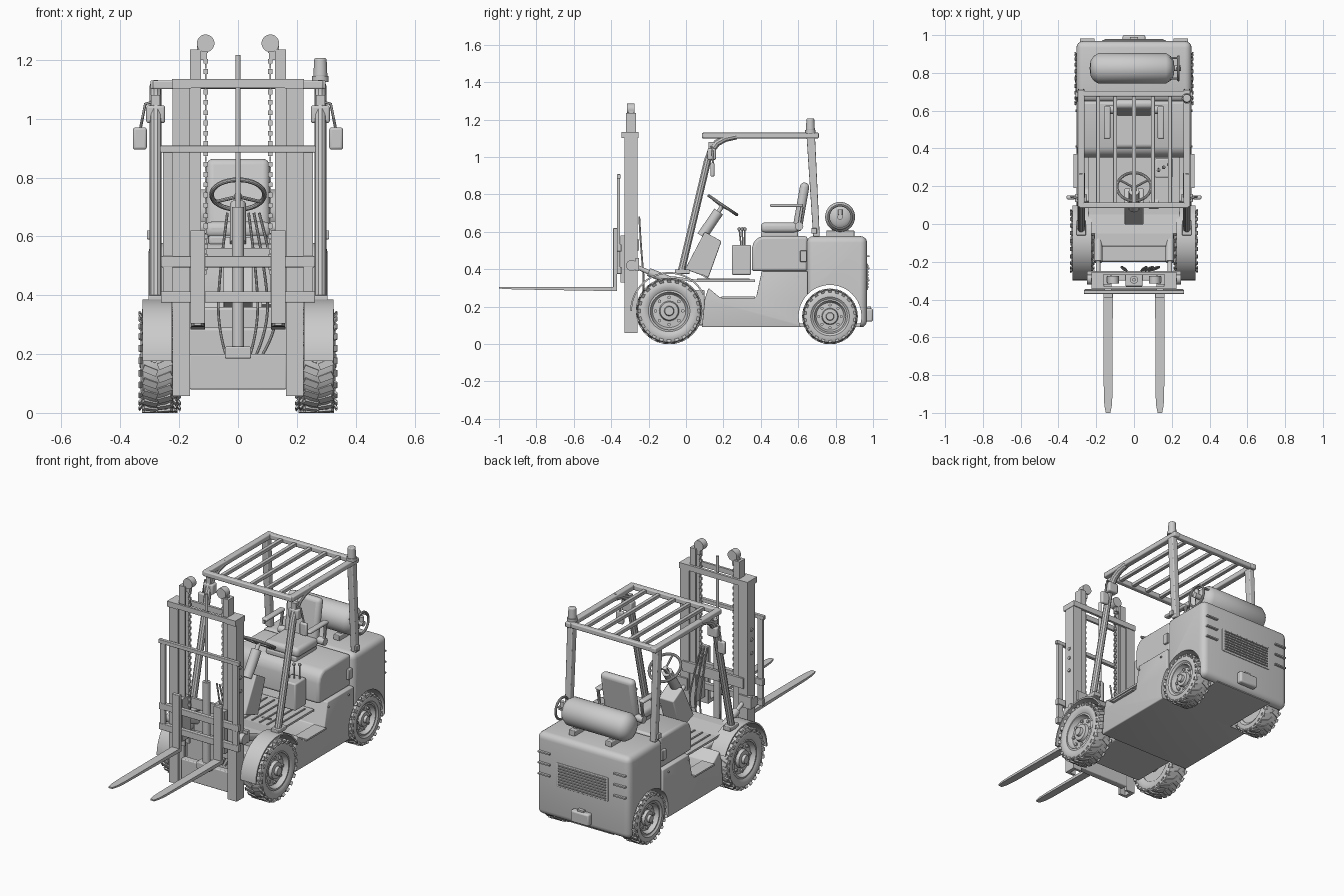
import bpy, bmesh, math
from mathutils import Matrix, Vector
from math import sin, cos, pi, radians

if "Cube" in bpy.data.objects:
    bpy.data.objects.remove(bpy.data.objects["Cube"])

def obj_from(name, bm):
    bmesh.ops.recalc_face_normals(bm, faces=bm.faces[:])
    me = bpy.data.meshes.new(name)
    bm.to_mesh(me); bm.free()
    ob = bpy.data.objects.new(name, me)
    bpy.context.collection.objects.link(ob)
    return ob

def bake(ob):
    dg = bpy.context.evaluated_depsgraph_get()
    me = bpy.data.meshes.new_from_object(ob.evaluated_get(dg))
    name = ob.name
    bpy.data.objects.remove(ob)
    new = bpy.data.objects.new(name, me)
    bpy.context.collection.objects.link(new)
    return new

def bevel(ob, w, seg=3):
    m = ob.modifiers.new("bevel", 'BEVEL')
    m.width, m.segments, m.limit_method = w, seg, 'ANGLE'
    return ob

def box(name, x0, x1, y0, y1, z0, z1, bev=0, seg=3, tilt=0):
    bm = bmesh.new()
    c = Vector(((x0+x1)/2, (y0+y1)/2, (z0+z1)/2))
    M = Matrix.Translation(c) @ Matrix.Rotation(tilt, 4, 'X') @ Matrix.Diagonal((abs(x1-x0), y1-y0, z1-z0, 1))
    bmesh.ops.create_cube(bm, size=1, matrix=M)
    ob = obj_from(name, bm)
    return bevel(ob, bev, seg) if bev else ob

def pair(name, x0, x1, *a, **k):
    for s, n in ((-1, "left"), (1, "right")):
        box(f"{n}_{name}", s*x0, s*x1, *a, **k)

def cyl(name, p, q, r, r2=None, seg=20):
    p, q = Vector(p), Vector(q)
    d = q - p
    bm = bmesh.new()
    M = Matrix.Translation((p+q)/2) @ d.to_track_quat('Z', 'Y').to_matrix().to_4x4()
    bmesh.ops.create_cone(bm, cap_ends=True, segments=seg, radius1=r, radius2=r if r2 is None else r2, depth=d.length, matrix=M)
    return obj_from(name, bm)

def prism(name, pts, x0, x1, bev=0):
    bm = bmesh.new()
    f = bm.faces.new([bm.verts.new((x0, y, z)) for y, z in pts])
    r = bmesh.ops.extrude_face_region(bm, geom=[f])
    bmesh.ops.translate(bm, vec=(x1-x0, 0, 0), verts=[v for v in r["geom"] if isinstance(v, bmesh.types.BMVert)])
    ob = obj_from(name, bm)
    return bevel(ob, bev) if bev else ob

def lathe(name, pts, c, seg=48):
    # pts are (x offset, radius); spun round the x axis
    bm = bmesh.new()
    vs = [bm.verts.new((c[0]+x, c[1], c[2]+r)) for x, r in pts]
    es = [bm.edges.new(e) for e in zip(vs, vs[1:])]
    bmesh.ops.spin(bm, geom=vs+es, cent=c, axis=(1, 0, 0), angle=2*pi, steps=seg, use_duplicate=False)
    bmesh.ops.remove_doubles(bm, verts=bm.verts[:], dist=1e-5)
    return obj_from(name, bm)

def tube(name, pts, r, closed=False, res=3, smooth=False):
    cu = bpy.data.curves.new(name, 'CURVE')
    cu.dimensions, cu.bevel_depth, cu.bevel_resolution, cu.use_fill_caps = '3D', r, res, True
    sp = cu.splines.new('NURBS' if smooth else 'POLY')
    sp.points.add(len(pts)-1)
    for a, b in zip(sp.points, pts):
        a.co = (*b, 1)
    sp.use_cyclic_u = closed
    if smooth:
        sp.use_endpoint_u, sp.order_u = True, 3
    ob = bpy.data.objects.new(name, cu)
    bpy.context.collection.objects.link(ob)
    return bake(ob)

def ring(name, c, R, r, u, v):
    c, u, v = Vector(c), Vector(u), Vector(v)
    return tube(name, [c + u*R*cos(i*pi/16) + v*R*sin(i*pi/16) for i in range(32)], r, True)

# Wheels: tyre, tread lugs, rim, wheel nuts
def wheel(name, s, x0, x1, y, z, R, lugs):
    h, c = (x1-x0)/2, (s*(x0+x1)/2, y, z)
    lathe(name+"_tyre", [(a*h, b*R) for a, b in ((-.8, .6), (-1, .7), (-1, .84), (-.85, .94), (-.5, .97), (.5, .97), (.85, .94), (1, .84), (1, .7), (.8, .6))], c)
    lathe(name+"_rim", [(s*a*h, b*R) for a, b in ((-.7, 0), (-.7, .61), (.85, .63), (.88, .57), (.5, .53), (.4, .5), (.45, .3), (.75, .27), (.78, .15), (1.05, .13), (1.05, 0))], c)
    bm = bmesh.new()
    for i in range(lugs):
        for side in (-1, 1):
            a = 2*pi*(i + side*.25)/lugs
            base = Matrix.Translation(c) @ Matrix.Rotation(a, 4, 'X')
            bmesh.ops.create_cube(bm, size=1, matrix=base @ Matrix.Translation((side*h*.43, 0, R*.965)) @ Matrix.Rotation(side*radians(22), 4, 'Z') @ Matrix.Diagonal((h*.85, R*.13, R*.07, 1)))
            bmesh.ops.create_cube(bm, size=1, matrix=base @ Matrix.Translation((side*h*.93, R*.06*side, R*.88)) @ Matrix.Rotation(side*radians(35), 4, 'Y') @ Matrix.Diagonal((h*.12, R*.12, R*.16, 1)))
    obj_from(name+"_tread", bm)
    for i in range(8):
        a = i*pi/4
        yy, zz = y + R*.41*cos(a), z + R*.41*sin(a)
        cyl(f"{name}_nut_{i}", (c[0]+s*h*.35, yy, zz), (c[0]+s*h*.6, yy, zz), R*.055, seg=6)

for s, n in ((-1, "left"), (1, "right")):
    wheel(n+"_front_wheel", s, .215, .332, -.09, .177, .177, 24)
    wheel(n+"_rear_wheel", s, .2, .31, .77, .148, .148, 22)
    arc = [radians(a) for a in range(25, 181, 5)]
    prism(n+"_front_fender", [(-.09+.208*cos(a), .177+.208*sin(a)) for a in arc] + [(-.09+.199*cos(a), .177+.199*sin(a)) for a in arc[::-1]], s*.225, s*.325)
cyl("front_axle", (-.23, -.09, .177), (.23, -.09, .177), .05)
cyl("rear_axle", (-.22, .77, .148), (.22, .77, .148), .03)

# Chassis and counterweight with wheel arches cut through
chassis = prism("chassis", [(.085, .09), (.65, .09), (.65, .39), (.405, .39), (.375, .25), (.18, .25), (.12, .3), (.1, .24)], -.305, .305, .006)
weight = box("counterweight", -.305, .305, .645, .968, .09, .577, .035, 4)
cutter = cyl("arch_cutter", (-.5, .77, .148), (.5, .77, .148), .168, seg=48)
cutter.hide_render = True
for ob in (chassis, weight):
    m = ob.modifiers.new("arch", 'BOOLEAN')
    m.object, m.operation, m.solver = cutter, 'DIFFERENCE', 'EXACT'
    bake(ob)
bpy.data.objects.remove(cutter)
box("belly_plate", -.19, .19, .56, .95, .09, .11)
prism("engine_hood", [(.352, .39), (.65, .39), (.65, .577), (.41, .577), (.38, .566), (.36, .54), (.352, .51)], -.285, .285, .015)
box("front_frame", -.2, .2, -.2, .1, .1, .29, .01)
box("front_cowl", -.21, .21, -.12, -.04, .25, .36, .01)
prism("toe_board", [(-.06, .35), (-.05, .36), (.05, .345), (.04, .33)], -.24, .24)
box("floor", -.24, .24, .03, .37, .333, .345)
for i in range(9):
    box(f"floor_rib_{i}", -.204+.05*i, -.196+.05*i, .06, .34, .345, .351)
pair("step_plate", .24, .32, .19, .37, .245, .255)
for y in (.41, .6):
    for s in (-1, 1):
        cyl("side_bolt", (s*.3, y, .36), (s*.31, y, .36), .006, seg=8)
pair("hood_latch", .28, .3, .61, .645, .44, .5, .004)

# Rear grille, corner bars and hitch
box("grille_panel", -.17, .17, .96, .973, .29, .43, .004)
for i in range(8):
    box(f"grille_slat_{i}", -.155, .155, .965, .979, .302+i*.016, .308+i*.016)
for z in (.34, .405, .47):
    pair("corner_bar", .21, .285, .96, .982, z-.004, z+.004)
box("hitch", -.06, .06, .96, 1, .12, .19, .01)
box("hitch_pin", -.02, .02, .97, .99, .19, .2)

# Gas tank with straps, bracket and valve guard
R = .08
lathe("gas_tank", [(-.235, 0), (-.23, .04), (-.215, .064), (-.19, R), (.17, R), (.195, .064), (.21, .04), (.215, 0)], (0, .824, .68))
for x in (-.12, .12):
    box("tank_bracket", x-.02, x+.02, .75, .9, .575, .607, .004)
    box("tank_strap_foot", x-.012, x+.012, .78, .87, .6, .625)
ring("valve_guard", (.235, .824, .68), .062, .007, (0, 1, 0), (0, 0, 1))
for a in (.5, 2.6, 4.7):
    p = (.824+.062*cos(a), .68+.062*sin(a))
    cyl("guard_stub", (.19, *p), (.235, *p), .006, seg=8)
cyl("tank_valve", (.2, .824, .68), (.25, .824, .68), .015)
cyl("valve_knob", (.235, .824, .69), (.235, .824, .72), .012)

# Overhead guard
for s, n in ((-1, "left"), (1, "right")):
    x = s*.28
    tube(n+"_front_pillar", [(x, -.025, .39), (x, .115, .98), (x, .135, 1.035), (x, .165, 1.075), (x, .21, 1.1), (x, .27, 1.113)], .02)
    box(n+"_pillar_foot", x-.025, x+.025, -.06, .02, .375, .4, .004)
    prism(n+"_rear_pillar", [(.68, .575), (.715, .575), (.69, 1.105), (.645, 1.105)], x-.018, x+.018, .005)
    box(n+"_roof_rail", x-.018, x+.018, .09, .71, 1.1, 1.13, .006)
    box(n+"_headlight", x-.032, x+.032, .115, .16, .985, 1.045, .008)
    box(n+"_lamp_neck", x-.015, x+.015, .12, .15, 1.04, 1.08)
    box(n+"_mirror", s*.31, s*.357, .13, .152, .895, .97, .008)
    tube(n+"_mirror_arm", [(x, .13, 1.06), (s*.315, .14, 1.05), (s*.333, .145, .96)], .005)
    box(n+"_turn_lamp", s*.295, s*.31, .67, .7, .59, .62, .003)
for y in (.1, .69):
    box("roof_crossbar", -.29, .29, y-.015, y+.015, 1.1, 1.13, .006)
for x in (-.19, -.1, 0, .1, .19):
    box("roof_bar", x-.011, x+.011, .1, .69, 1.104, 1.124, .003)
cyl("beacon_base", (.28, .665, 1.125), (.28, .665, 1.145), .028)
bevel(cyl("beacon_lens", (.28, .665, 1.14), (.28, .665, 1.206), .024, .021), .006)

# Seat
box("seat_base", -.1, .1, .4, .6, .57, .605, .01)
box("seat_cushion", -.112, .112, .4, .6, .595, .65, .022, 4)
box("seat_back", -.108, .108, .59, .64, .6, .865, .024, 4, tilt=radians(-10))
pair("armrest", .125, .16, .45, .625, .732, .75, .008)
for s in (-1, 1):
    tube("armrest_support", [(s*.12, .6, .62), (s*.142, .605, .64), (s*.142, .62, .735)], .009)
    cyl("seat_hinge", (s*.1, .605, .63), (s*.15, .605, .63), .022)

# Dash, steering wheel, levers, pedal
prism("dash_pedestal", [(-.005, .4), (.1, .6), (.19, .55), (.12, .355)], -.05, .05, .006)
n, u = Vector((0, .56, .83)), Vector((0, .83, -.56))
c = Vector((0, .197, .742))
cyl("steering_column", c - n*.2, c - n*.04, .028)
cyl("steering_shaft", c - n*.05, c, .012)
ring("steering_wheel", c, .09, .008, (1, 0, 0), u)
for a in (pi/2, pi*7/6, pi*11/6):
    cyl("steering_spoke", c - n*.008, c + Vector((1, 0, 0))*.088*cos(a) - u*.088*sin(a), .006, seg=8)
box("lever_box", .11, .205, .245, .348, .37, .53, .008)
for i, x in enumerate((.13, .157, .184)):
    cyl(f"lever_{i}", (x, .295+.01*i, .52), (x, .285+.015*i, .61), .004, seg=8)
    lathe(f"lever_knob_{i}", [(-.01, 0), (-.007, .007), (0, .01), (.007, .007), (.01, 0)], (x, .285+.015*i, .615), 12)
box("pedal", .08, .13, .08, .13, .355, .363, tilt=radians(-30))

# Mast channels, crossmembers, lift cylinder, chains
for s, nm in ((-1, "left"), (1, "right")):
    box(nm+"_outer_mast_web", s*.2, s*.222, -.33, -.26, .058, 1.13)
    box(nm+"_outer_mast_cap", s*.16, s*.224, -.345, -.255, 1.102, 1.135)
    box(nm+"_inner_mast_web", s*.146, s*.163, -.32, -.268, .29, 1.235)
    for y in (-.33, -.275):
        box(nm+"_outer_mast_flange", s*.163, s*.21, y, y+.015, .058, 1.13)
    for y in (-.32, -.28):
        box(nm+"_inner_mast_flange", s*.125, s*.15, y, y+.012, .29, 1.235)
    cyl(nm+"_chain_pulley", (s*.11, -.315, 1.256), (s*.11, -.275, 1.256), .03, seg=28)
    box(nm+"_pulley_bracket", s*.105, s*.14, -.305, -.28, 1.2, 1.25)
    for i in range(44):
        w = .008 if i % 2 else .003
        box(f"{nm}_chain_link_{i}", s*.11-w, s*.11+w, -.3, -.29, .47+i*.0175, .486+i*.0175)
    cyl(nm+"_mast_pivot", (s*.215, -.29, .42), (s*.25, -.29, .42), .03)
    cyl(nm+"_tilt_cylinder", (s*.19, -.2, .385), (s*.19, -.06, .33), .022)
    cyl(nm+"_tilt_rod", (s*.19, -.28, .42), (s*.19, -.19, .38), .012)
    box(nm+"_mast_bracket", s*.17, s*.25, -.27, -.25, .39, .46)
    for z in (.7, .78, .84):
        cyl(nm+"_mast_bolt", (s*.215, -.295, z), (s*.228, -.295, z), .01, seg=10)
box("mast_top_bar", -.2, .2, -.27, -.255, 1.102, 1.135)
box("mast_front_bar", -.2, .2, -.345, -.332, 1.105, 1.135)
box("mast_bottom_bar", -.165, .165, -.3, -.26, .08, .2, .005)
box("mast_middle_bar", -.2, .2, -.265, -.25, .5, .56)
box("lift_cylinder_foot", -.045, .045, -.33, -.26, .185, .225, .005)
cyl("lift_cylinder", (0, -.295, .2), (0, -.295, .7), .021)
cyl("lift_rod", (0, -.295, .69), (0, -.295, 1.217), .009)
for i, x in enumerate((-.06, .06, .09, .12)):
    tube(f"hose_{i}", [(x*.6, -.25, .68), (x, -.24, .5), (x*1.2, -.22, .3), (x*.7, -.24, .2)], .005, smooth=True, res=2)

# Carriage, load backrest and forks
for z in (.375, .495):
    box("carriage_bar", -.262, .262, -.37, -.345, z, z+.038, .003)
pair("carriage_plate", .12, .155, -.35, -.27, .33, .58)
box("backrest_top_bar", -.265, .265, -.37, -.35, .885, .908, .003)
pair("backrest_post", .222, .255, -.368, -.352, .375, .9)
for s, nm in ((-1, "left"), (1, "right")):
    x = s*.137
    box(nm+"_fork_shank", x-.025, x+.025, -.39, -.368, .29, .62, .003)
    bm = bmesh.new()
    prev = None
    for y, w, zb in ((-.368, .025, .283), (-.9, .023, .292), (-.96, .02, .294), (-1, .012, .297)):
        q = [bm.verts.new((x+a*w, y, zz)) for a, zz in ((-1, zb), (1, zb), (1, .305), (-1, .305))]
        if prev:
            for i in range(4):
                bm.faces.new((prev[i], prev[i-1], q[i-1], q[i]))
        else:
            bm.faces.new(q)
        prev = q
    bm.faces.new(prev)
    obj_from(nm+"_fork_blade", bm)

# Smooth shading with sharp edges kept
bpy.ops.object.select_all(action='SELECT')
bpy.context.view_layer.objects.active = bpy.context.selected_objects[0]
bpy.ops.object.shade_smooth_by_angle(angle=radians(35))
